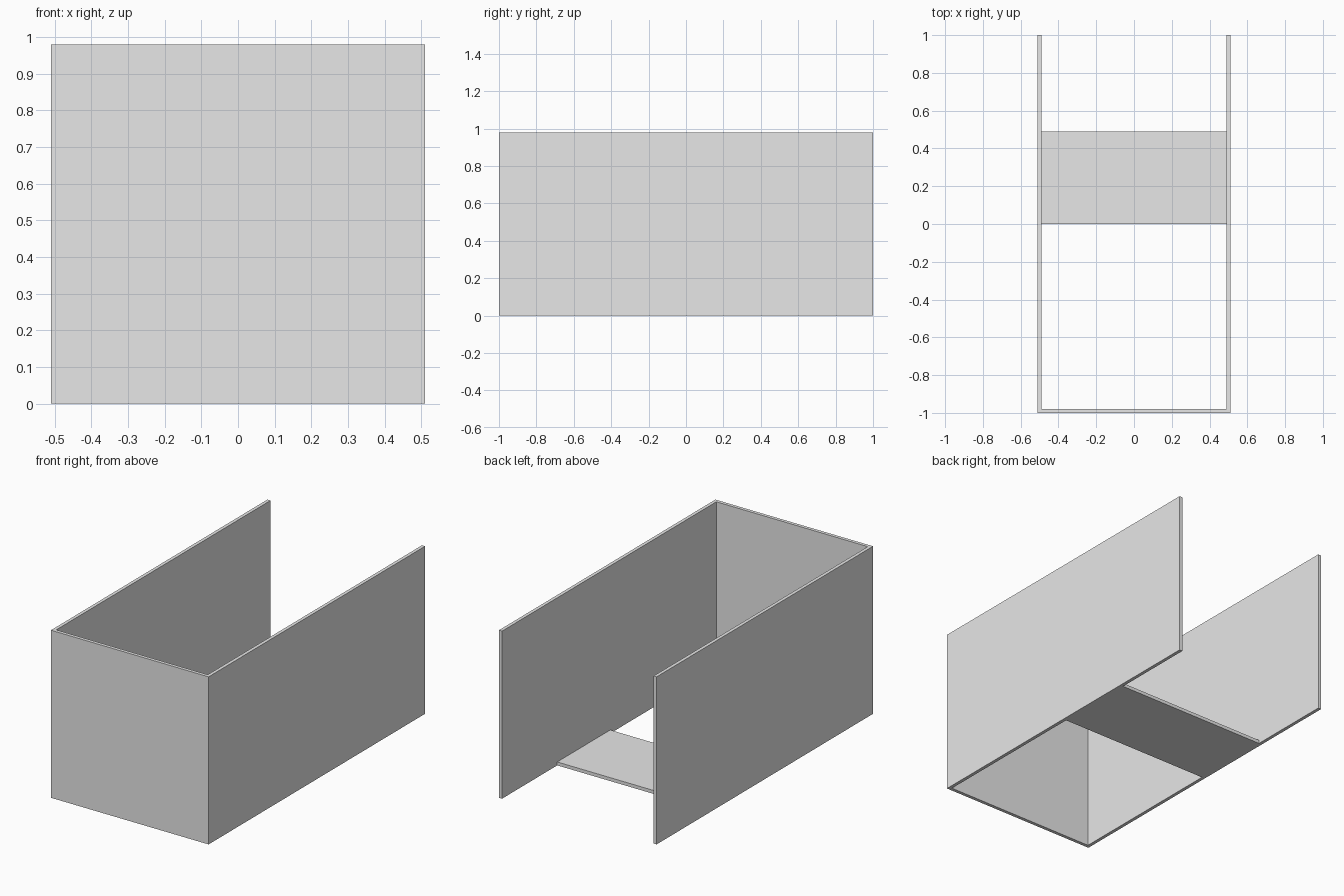
import bpy
from mathutils import Vector

default = bpy.data.objects.get("Cube")
if default:
    bpy.data.objects.remove(default, do_unlink=True)

# Single plain grey finish
grey = bpy.data.materials.new("light grey")
grey.use_nodes = True
colour = (0.8, 0.8, 0.8, 1)
grey.diffuse_color = colour
grey.node_tree.nodes["Principled BSDF"].inputs["Base Color"].default_value = colour

HALF_WIDTH = 0.51
HEIGHT = 0.98
THICK = 0.02
INNER = HALF_WIDTH - THICK


def board(name, low, high):
    """Flat board filling the box between two corners."""
    low, high = Vector(low), Vector(high)
    bpy.ops.mesh.primitive_cube_add(size=1, location=(low + high) / 2)
    obj = bpy.context.object
    obj.name = name
    obj.scale = high - low
    bpy.ops.object.transform_apply(location=False, rotation=False, scale=True)
    obj.data.materials.append(grey)
    return obj


# Side walls
board("left_wall", (INNER, -1, 0), (HALF_WIDTH, 1, HEIGHT))
board("right_wall", (-HALF_WIDTH, -1, 0), (-INNER, 1, HEIGHT))

# Front panel between the walls
board("front_panel", (-INNER, -1, 0), (INNER, THICK - 1, HEIGHT))

# Floor shelf behind the middle, flush with the wall bottoms
board("floor_shelf", (-INNER, 0, 0), (INNER, 0.49, THICK))
